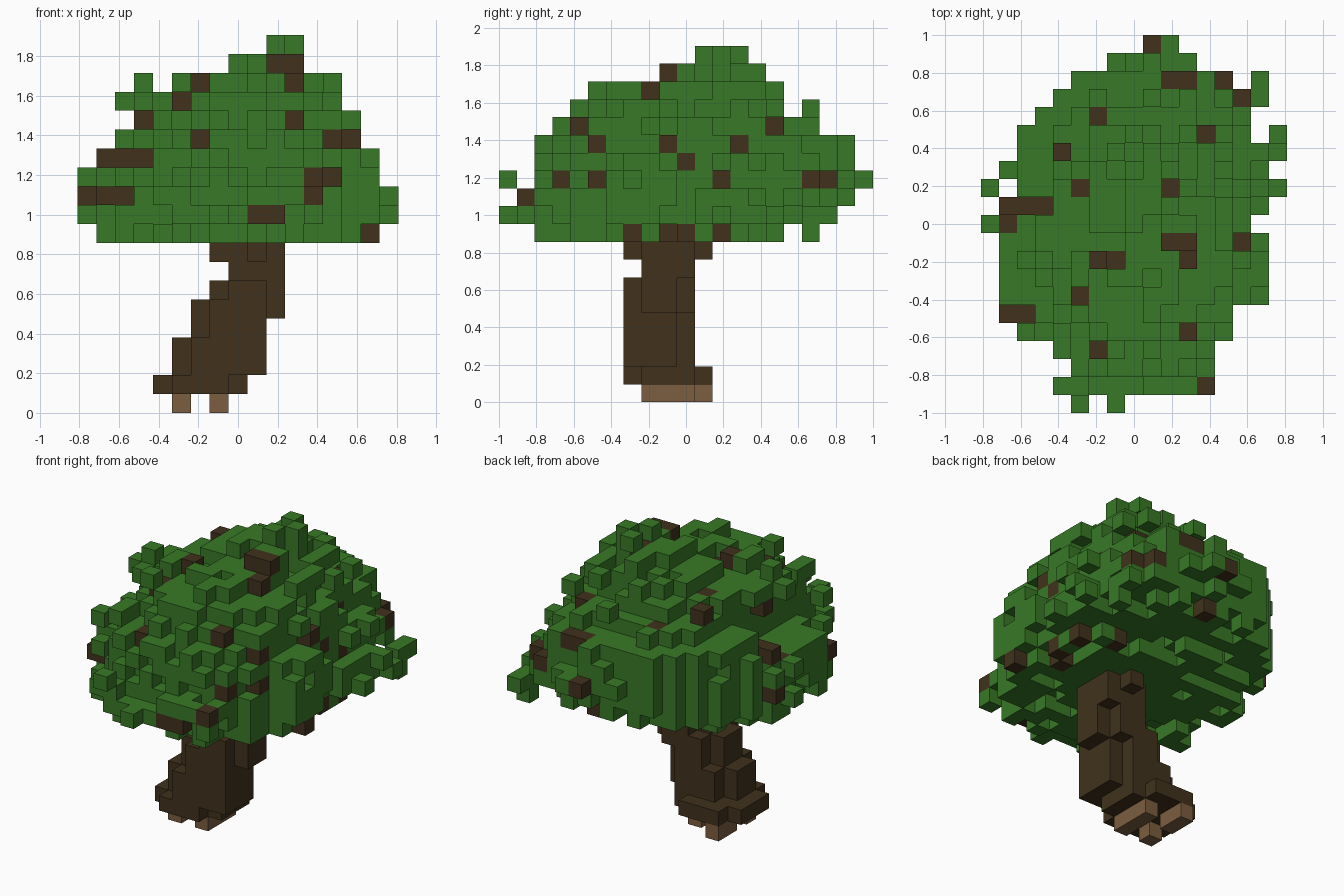
import bpy
import bmesh
import random
from mathutils import Vector

random.seed(11)
cube = bpy.data.objects.get("Cube")
if cube:
    bpy.data.objects.remove(cube, do_unlink=True)

SIZE = 2 / 21                       # edge of one block
ORIGIN = Vector((-8.5, -10.5, 0))   # grid corner, in blocks


def make_material(name, colour):
    mat = bpy.data.materials.new(name)
    mat.use_nodes = True
    mat.diffuse_color = (*colour, 1)
    shader = next(n for n in mat.node_tree.nodes if n.type == 'BSDF_PRINCIPLED')
    shader.inputs["Base Color"].default_value = (*colour, 1)
    return mat


leaf_green = make_material("leaf_green", (.04, .19, .02))
dark_bark = make_material("dark_bark", (.052, .031, .012))
pale_root = make_material("pale_root", (.2, .11, .05))


def block_range(x, y, z):
    """All blocks in a box given by inclusive ranges."""
    return {(i, j, k) for i in range(x[0], x[1] + 1)
            for j in range(y[0], y[1] + 1) for k in range(z[0], z[1] + 1)}


# Roots: one bar, one short bar and a single block under the trunk
roots = block_range((7, 7), (8, 10), (0, 0)) | block_range((5, 5), (10, 11), (0, 0))
roots.add((5, 8, 0))

# Trunk: leaning stack of layers (x range, y range), corners trimmed
trunk_layers = [((4, 8), (7, 11)), ((5, 9), (7, 10)), ((5, 9), (7, 10)),
                ((6, 9), (7, 10)), ((6, 10), (7, 10)), ((7, 10), (7, 10)),
                ((8, 10), (8, 10)), ((8, 10), (8, 10)), ((8, 10), (8, 10))]
trunk = {(7, 8, 8), (9, 7, 8), (9, 11, 8)}
for k, (xs, ys) in enumerate(trunk_layers, start=1):
    layer = block_range(xs, ys, (k, k))
    if k < 7:
        layer -= {(i, j, k) for i in xs for j in ys
                  if not (1 < k < 5 and i == xs[1] and j == ys[0])}
    trunk |= layer

# Crown: rough rounded layers (x range, y range), bottom to top
crown_layers = [((1, 15), (2, 15)), ((0, 16), (0, 18)), ((0, 16), (1, 19)),
                ((0, 15), (2, 20)), ((1, 15), (2, 19)), ((1, 14), (2, 19)),
                ((3, 14), (3, 17)), ((3, 13), (4, 15)), ((5, 13), (5, 15)),
                ((8, 11), (9, 14))]
# Plan outline: x range for each row from front to back
plan = [(7, 7), (4, 12), (5, 12), (4, 12), (2, 13), (1, 13), (1, 15),
        (1, 15), (1, 15), (1, 15), (0, 14), (1, 15), (2, 16), (1, 15),
        (2, 16), (2, 14), (3, 15), (4, 15), (5, 13), (7, 11), (9, 10)]
leaves = {(10, 11, 19), (10, 13, 19), (11, 12, 19)}     # tip
for k, (xs, ys) in enumerate(crown_layers, start=9):
    cx, cy = sum(xs) / 2, sum(ys) / 2
    rx, ry = cx - xs[0] + .5, cy - ys[0] + .5
    raggedness = .6 if k > 15 else .4
    for i, j, _ in sorted(block_range(xs, ys, (k, k))):
        d = (abs(i - cx) / rx) ** 2.6 + (abs(j - cy) / ry) ** 2.6
        limit = 1.04 + random.uniform(-raggedness, .08)
        gap = {9: .4, 10: .12, 17: .2, 18: .2}.get(k, 0)  # bumpy underside, top
        if d > .12 and random.random() < gap:
            continue
        if d < limit and plan[j][0] <= i <= plan[j][1]:
            leaves.add((i, j, k))

# Open pockets in the crown
leaves -= block_range((0, 3), (0, 10), (13, 14))
leaves -= block_range((11, 11), (0, 7), (17, 17))
leaves -= block_range((12, 13), (8, 8), (17, 17))
leaves -= block_range((11, 11), (0, 3), (15, 15))

# Twig ends poking out of the leaves, open to the sky
twigs = {(12, 1, 11), (11, 4, 15), (10, 9, 18), (11, 9, 18), (11, 8, 17),
         (14, 9, 14), (12, 15, 15), (14, 17, 12), (1, 11, 13), (2, 11, 13),
         (3, 11, 13), (1, 5, 11), (2, 5, 11), (9, 20, 12)}
leaves |= twigs
for i, j, k in twigs:
    leaves -= block_range((i, i), (j, j), (k + 1, 19))

# Loose sprigs around the crown
leaves |= {(5, 0, 12), (7, 0, 10), (0, 12, 11), (0, 10, 12), (16, 15, 10),
           (16, 14, 11), (16, 12, 10), (15, 18, 10), (15, 17, 10), (15, 17, 9),
           (14, 17, 11), (3, 8, 17), (3, 8, 16), (2, 8, 16), (9, 17, 16),
           (10, 20, 12), (2, 4, 14), (4, 1, 11), (5, 1, 11), (5, 5, 17),
           (4, 3, 15), (13, 15, 16)}
leaves -= trunk


def mark_twigs(spots, axis, pick):
    """Turn the outermost crown block of each column into bark."""
    for spot in spots:
        column = [b for b in leaves if b[:axis] + b[axis + 1:] == spot]
        if column:
            i, j, k = pick(column, key=lambda b: b[axis])
            twigs.add((i, j, k))
            if axis < 2:
                leaves.add((i, j, k + 1))       # leaf cover above a side twig


mark_twigs([(3, 15), (13, 14), (9, 10), (10, 10)], 1, min)
mark_twigs([(13, 14), (10, 13), (3, 12), (5, 12), (12, 12),
            (7, 9), (9, 9), (10, 9), (12, 9)], 0, max)
mark_twigs([(9, 10), (12, 9)], 1, max)
mark_twigs([(12, 11)], 0, min)
mark_twigs([(10, 18), (11, 18), (13, 18), (6, 16), (4, 14), (5, 12),
            (10, 12), (1, 10), (6, 8), (7, 8), (5, 6), (6, 3)], 2, max)

solid = roots | trunk | leaves
STEPS = [Vector(s) for s in ((1, 0, 0), (-1, 0, 0), (0, 1, 0),
                             (0, -1, 0), (0, 0, 1), (0, 0, -1))]


def build_blocks(name, blocks, materials, slot=lambda b: 0):
    """Mesh the exposed block faces of one part."""
    bm = bmesh.new()
    for block in sorted(blocks):
        centre = Vector(block) + Vector((.5, .5, .5)) + ORIGIN
        for n in STEPS:
            if tuple(int(c) for c in Vector(block) + n) in solid:
                continue
            u = Vector((n.y, n.z, n.x))
            v = n.cross(u)
            corners = [centre + (n + a * u + b * v) / 2
                       for a, b in ((-1, -1), (1, -1), (1, 1), (-1, 1))]
            face = bm.faces.new([bm.verts.new(c * SIZE) for c in corners])
            face.material_index = slot(block)
    bmesh.ops.remove_doubles(bm, verts=bm.verts, dist=.001)
    mesh = bpy.data.meshes.new(name)
    bm.to_mesh(mesh)
    bm.free()
    for mat in materials:
        mesh.materials.append(mat)
    bpy.context.collection.objects.link(bpy.data.objects.new(name, mesh))


build_blocks("roots", roots, [pale_root])
build_blocks("trunk", trunk, [dark_bark])
build_blocks("leaf_crown", leaves, [leaf_green, dark_bark], lambda b: int(b in twigs))
